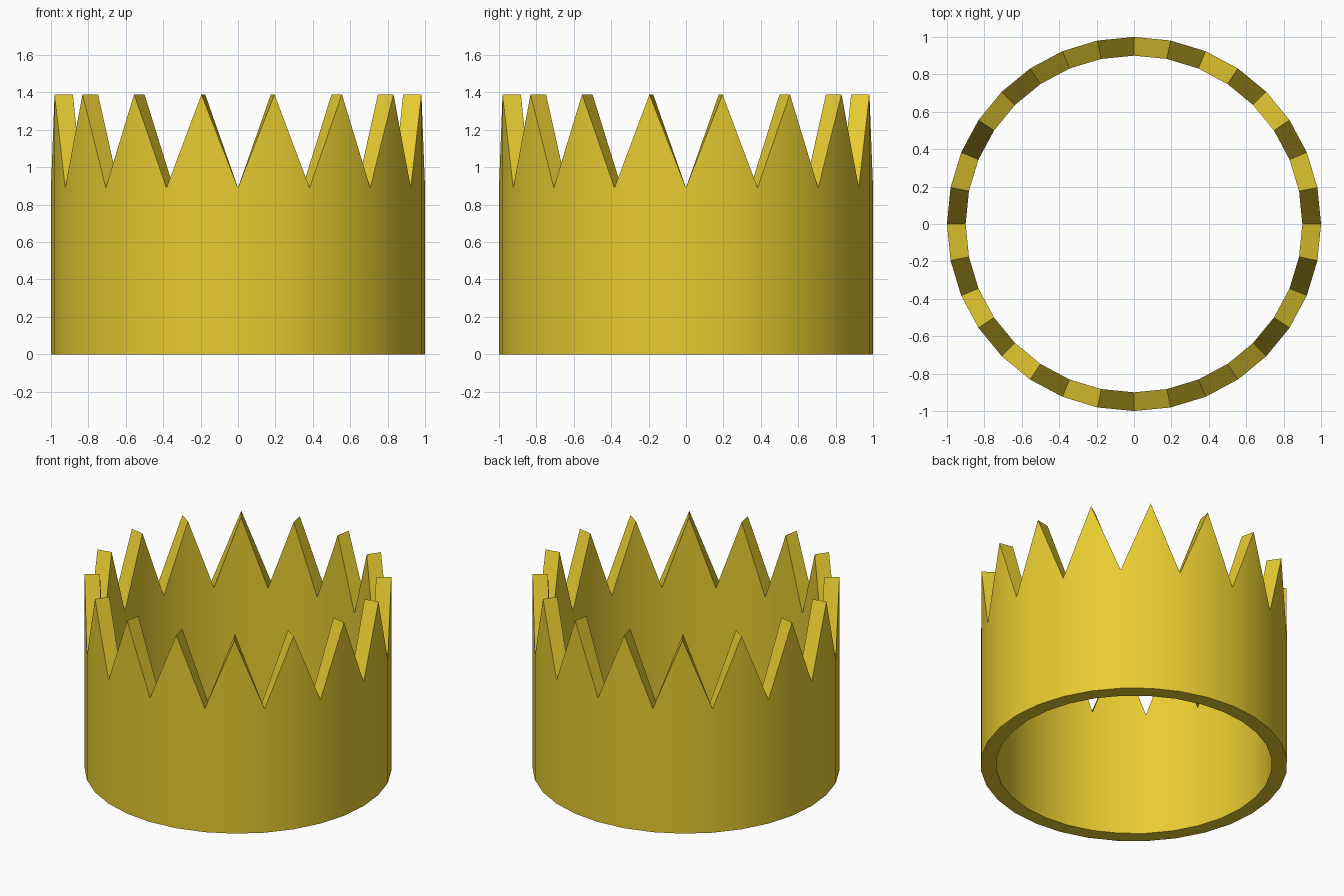
import bpy, bmesh, math

if "Cube" in bpy.data.objects:
    bpy.data.objects.remove(bpy.data.objects["Cube"])

SIDES = 32                      # two sides per point: 16 points
R_OUT, R_IN = 1.0, 0.9
Z_VALLEY, Z_PEAK = 0.89, 1.39

# Crown band: one rectangular cross-section per step, alternating valley and peak
bm = bmesh.new()
sections = []
for i in range(SIDES):
    a = 2 * math.pi * i / SIDES
    top = Z_PEAK if i % 2 else Z_VALLEY
    profile = [(R_OUT, 0), (R_OUT, top), (R_IN, top), (R_IN, 0)]
    sections.append([bm.verts.new((r * math.cos(a), r * math.sin(a), z)) for r, z in profile])

# Join neighbouring sections: outer wall, toothed rim, inner wall, base
for i in range(SIDES):
    s, t = sections[i], sections[(i + 1) % SIDES]
    for j in range(4):
        k = (j + 1) % 4
        bm.faces.new((s[j], t[j], t[k], s[k]))
bmesh.ops.recalc_face_normals(bm, faces=bm.faces)

mesh = bpy.data.meshes.new("crown")
bm.to_mesh(mesh)
bm.free()
crown = bpy.data.objects.new("crown", mesh)
bpy.context.collection.objects.link(crown)

# Gold colour
gold = bpy.data.materials.new("gold")
gold.diffuse_color = (0.8, 0.6, 0.03, 1)
gold.use_nodes = True
gold.node_tree.nodes["Principled BSDF"].inputs["Base Color"].default_value = gold.diffuse_color
mesh.materials.append(gold)

# Smooth walls, crisp rim
bpy.context.view_layer.objects.active = crown
crown.select_set(True)
bpy.ops.object.shade_smooth_by_angle(angle=math.radians(30))
